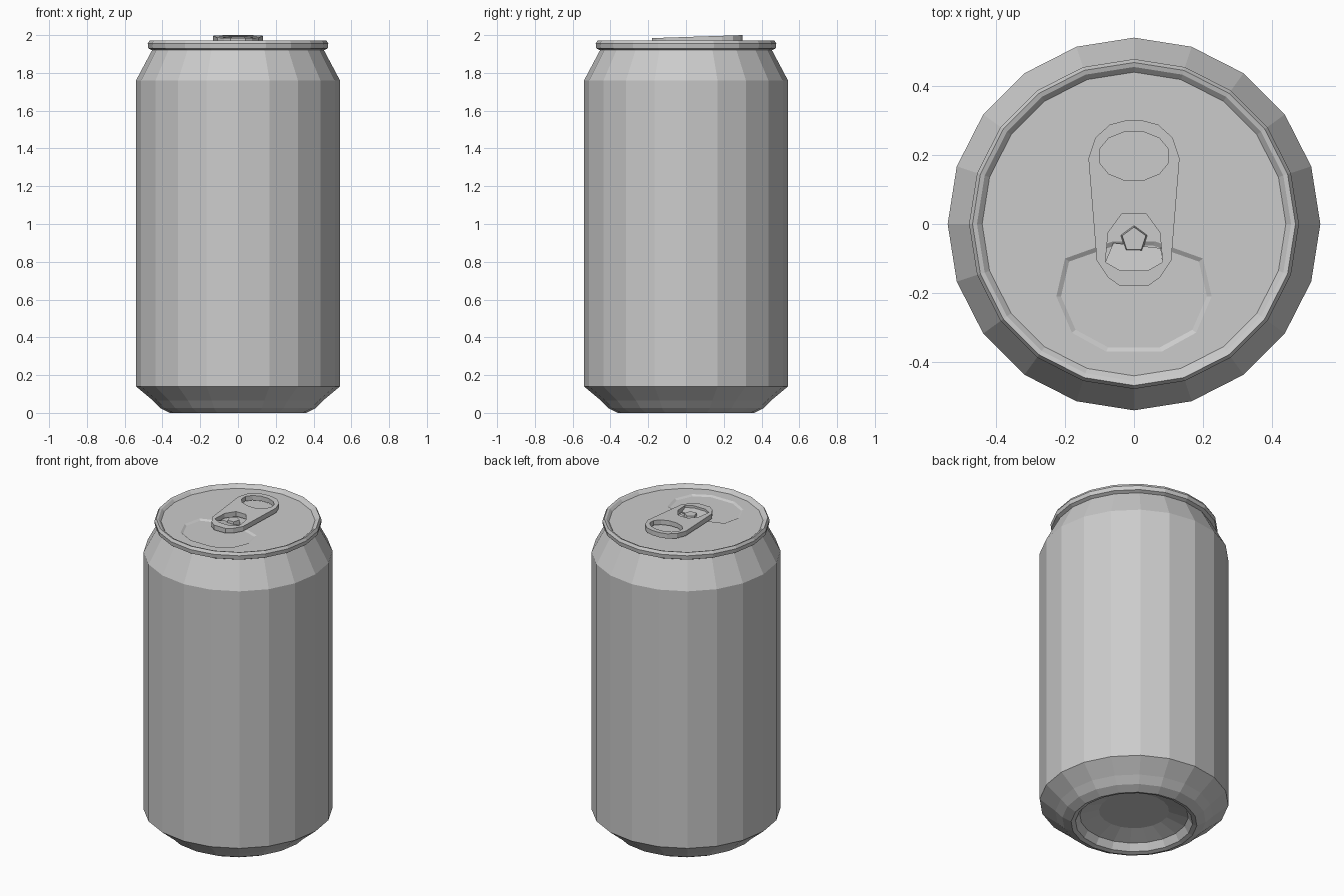
import bpy, bmesh
from math import sin, cos, pi, tau
from mathutils import Vector

if "Cube" in bpy.data.objects:
    bpy.data.objects.remove(bpy.data.objects["Cube"])

SIDES = 20
LID_Z = 1.953
LID_R = 0.44


def finish(name, bm):
    bmesh.ops.recalc_face_normals(bm, faces=bm.faces)
    mesh = bpy.data.meshes.new(name)
    bm.to_mesh(mesh)
    bm.free()
    obj = bpy.data.objects.new(name, mesh)
    bpy.context.collection.objects.link(obj)
    return obj


def ellipse(cx, cy, rx, ry, n, phase=0.0):
    return [(cx + rx * cos(tau * i / n + phase), cy + ry * sin(tau * i / n + phase)) for i in range(n)]


def ring(bm, points, z):
    return [bm.verts.new((x, y, z)) for x, y in points]


def bridge(bm, a, b):
    n = len(a)
    for i in range(n):
        j = (i + 1) % n
        bm.faces.new((a[i], a[j], b[j], b[i]))


def fill(bm, loops):
    """Fill the first loop, leaving the other loops as holes."""
    edges = []
    for loop in loops:
        for a, b in zip(loop, loop[1:] + loop[:1]):
            edges.append(bm.edges.get((a, b)) or bm.edges.new((a, b)))
    bmesh.ops.triangle_fill(bm, use_beauty=True, edges=edges, normal=(0, 0, 1))


# Can shell: domed base, straight wall, tapered neck and rolled rim
profile = [(0.20, 0.085), (0.31, 0.05), (0.335, 0.008), (0.36, 0.0), (0.41, 0.025),
           (0.45, 0.065), (0.54, 0.14), (0.54, 1.76), (0.455, 1.92),
           (0.475, 1.93), (0.478, 1.955), (0.468, 1.972), (0.455, 1.968), (LID_R, LID_Z)]
bm = bmesh.new()
rings = [ring(bm, ellipse(0, 0, r, r, SIDES), z) for r, z in profile]
for a, b in zip(rings, rings[1:]):
    bridge(bm, a, b)
bm.faces.new(rings[0])

# Lid with a shallow pressed opening panel
hatch = [(0.06, -0.05), (0.20, -0.10), (0.225, -0.21), (0.18, -0.315), (0.08, -0.37)]
hatch = hatch + [(-x, y) for x, y in reversed(hatch)]
outer = ring(bm, hatch, LID_Z)
inner = ring(bm, [(x * 0.94, -0.21 + (y + 0.21) * 0.92) for x, y in hatch], LID_Z - 0.008)
fill(bm, [rings[-1], outer])
bridge(bm, outer, inner)
bm.faces.new(inner)
finish("can_body", bm)

# Pull tab: tapered rounded plate with two holes, rising toward the back
half = [(0.04, -0.18), (0.075, -0.155), (0.108, -0.105), (0.132, 0.19),
        (0.112, 0.25), (0.07, 0.288), (0.025, 0.30)]
outline = half + [(-x, y) for x, y in reversed(half)]
finger_hole = ellipse(0, 0.197, 0.104, 0.073, 12, pi / 12)
rivet_hole = [(0.083, -0.11), (0.075, -0.025), (0.035, 0.03),
              (-0.035, 0.03), (-0.075, -0.025), (-0.083, -0.11), (-0.04, -0.135), (0.04, -0.135)]
bm = bmesh.new()
layers = []
for drop in (0.0, 0.03):
    loops = []
    for pts in (outline, finger_hole, rivet_hole):
        loops.append([bm.verts.new((x, y, 1.984 + (y + 0.18) / 0.48 * 0.016 - drop)) for x, y in pts])
    fill(bm, loops)
    layers.append(loops)
for a, b in zip(*layers):
    bridge(bm, a, b)
finish("pull_tab", bm)

# Tongue sloping from the tab down to the rivet
bm = bmesh.new()
tongue = [(-0.083, -0.11, 1.972), (-0.04, -0.137, 1.972), (0.04, -0.137, 1.972),
          (0.083, -0.11, 1.972), (0.078, -0.07, 1.962), (-0.06, -0.055, 1.962)]
top = [bm.verts.new(p) for p in tongue]
low = [bm.verts.new(Vector(p) - Vector((0, 0, 0.008))) for p in tongue]
bm.faces.new(top)
bm.faces.new(low)
bridge(bm, top, low)
finish("tab_tongue", bm)

# Five-sided rivet
bm = bmesh.new()
foot = ring(bm, ellipse(0, -0.045, 0.042, 0.042, 5, pi / 2), LID_Z - 0.01)
head = ring(bm, ellipse(0, -0.045, 0.036, 0.036, 5, pi / 2), 1.98)
bridge(bm, foot, head)
bm.faces.new(head)
bm.faces.new(foot)
finish("rivet", bm)
